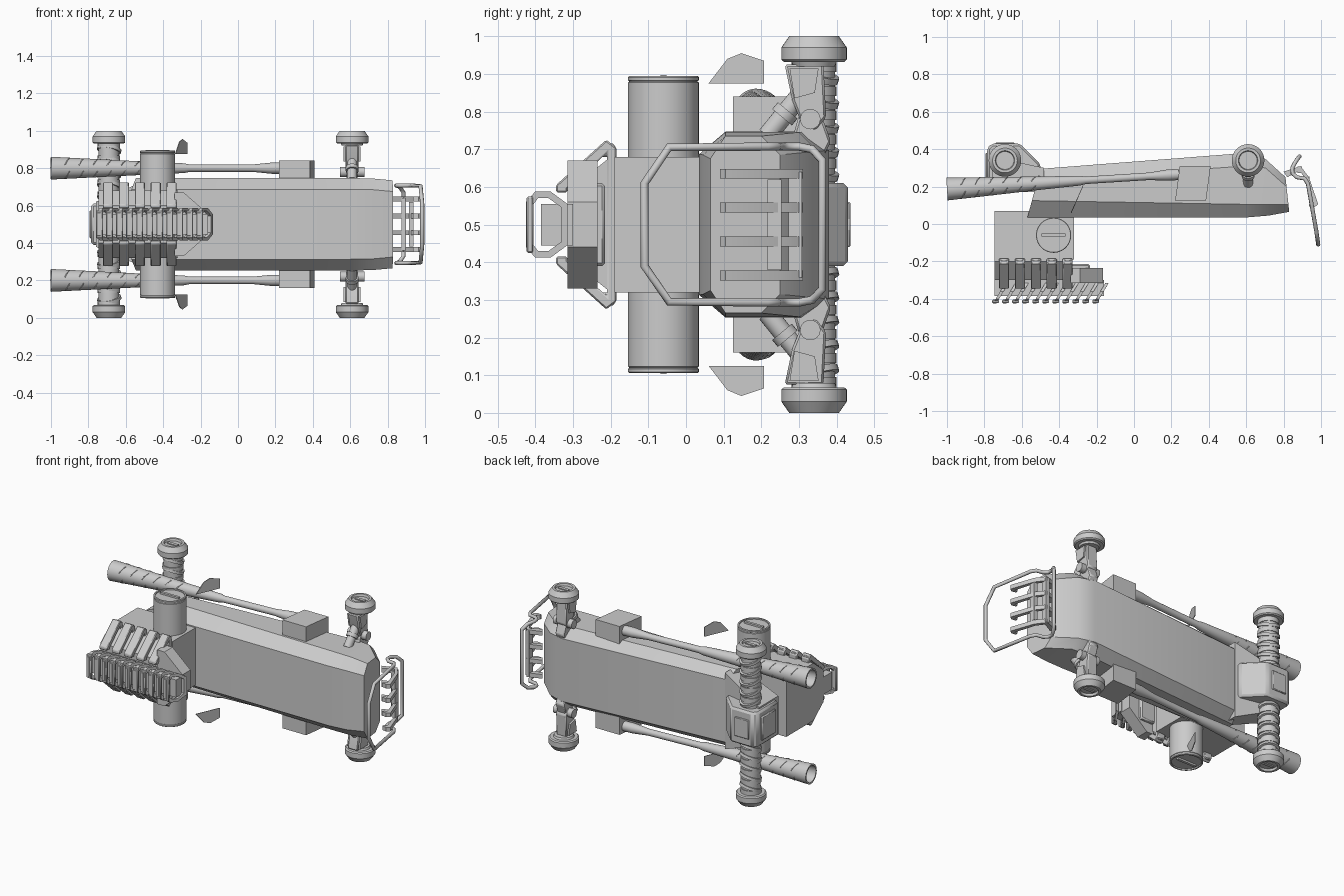
import bpy, bmesh, math
from mathutils import Vector, Matrix

if "Cube" in bpy.data.objects:
    bpy.data.objects.remove(bpy.data.objects["Cube"])

def mesh(name, verts, faces, bevel=0, angle=30):
    me = bpy.data.meshes.new(name)
    me.from_pydata([tuple(v) for v in verts], [], faces)
    bm = bmesh.new(); bm.from_mesh(me)
    bmesh.ops.recalc_face_normals(bm, faces=bm.faces)
    bm.to_mesh(me); bm.free()
    me.shade_smooth()
    me.set_sharp_from_angle(angle=math.radians(angle))
    ob = bpy.data.objects.new(name, me)
    bpy.context.collection.objects.link(ob)
    if bevel:
        m = ob.modifiers.new("bevel", 'BEVEL')
        m.width, m.segments = bevel, 1
    return ob

def loft(name, rings, closed=False, caps=True, **k):
    n, r = len(rings[0]), len(rings)
    faces = [(i*n+j, i*n+(j+1) % n, ((i+1) % r)*n+(j+1) % n, ((i+1) % r)*n+j)
             for i in range(r if closed else r-1) for j in range(n)]
    if caps and not closed:
        faces += [tuple(range(n)), tuple(range((r-1)*n, r*n))]
    return mesh(name, [v for ring in rings for v in ring], faces, **k)

def prism_x(name, pts, x0, x1, shear=0, **k):
    # (y, z) outline extruded along x; shear tilts x with y
    y0 = pts[0][0]
    return loft(name, [[(x+shear*(y-y0), y, z) for y, z in pts] for x in (x0, x1)], **k)

def prism_z(name, pts, z0, z1, **k):
    return loft(name, [[(x, y, z) for x, y in pts] for z in (z0, z1)], **k)

def box(name, x0, x1, y0, y1, z0, z1, **k):
    return prism_z(name, [(x0, y0), (x1, y0), (x1, y1), (x0, y1)], z0, z1, **k)

def lathe(name, prof, p0, p1, seg=32):
    # (radius, distance) profile spun round the line p0 -> p1
    p0 = Vector(p0)
    q = Vector((0, 0, 1)).rotation_difference(Vector(p1)-p0)
    rings = [[p0 + q @ Vector((max(r, .0005)*math.cos(2*math.pi*i/seg),
              max(r, .0005)*math.sin(2*math.pi*i/seg), d)) for i in range(seg)] for r, d in prof]
    return loft(name, rings)

def rod(name, p0, p1, r, seg=24):
    d = (Vector(p1)-Vector(p0)).length
    return lathe(name, [(r, 0), (r, d)], p0, p1, seg)

def tube(name, pts, r, closed=False):
    cu = bpy.data.curves.new(name, 'CURVE')
    cu.dimensions, cu.bevel_depth, cu.bevel_resolution = '3D', r, 2
    cu.use_fill_caps = True
    sp = cu.splines.new('POLY')
    sp.points.add(len(pts)-1)
    for p, c in zip(sp.points, pts):
        p.co = (*c, 1)
    sp.use_cyclic_u, sp.use_smooth = closed, True
    ob = bpy.data.objects.new(name, cu)
    bpy.context.collection.objects.link(ob)

def sym(half):
    # (y, half height) outline mirrored about z = 0.5
    return [(y, .5+h) for y, h in half] + [(y, .5-h) for y, h in reversed(half)]

# main hull: x at front, x at back, front y, chamfer y, side y, back y, half height
hull = []
for xf, xb, f, c, s, b, h in [(-.57, -.50, .035, .125, .235, .295, .247),
                              (.60, .60, .035, .105, .31, .38, .247),
                              (.72, .70, .045, .105, .30, .35, .245),
                              (.83, .81, .065, .105, .20, .25, .235)]:
    sec = sym([(f, h-.06), (c, h), (s, h), (b, h-.05)])
    hull.append([(xf+(xb-xf)*(y-f)/(b-f), y, z) for y, z in sec])
loft("hull", hull)

# engine block and layered front base
box("engine_block", -.745, -.32, -.19, .07, .32, .68)
prism_x("rib_core", sym([(-.185, .18), (-.20, .18), (-.30, .10)]), -.745, -.33)
for i in range(5):
    x = -.695 + i*.085
    prism_x("engine_rib", sym([(-.185, .18), (-.185, .205), (-.212, .225), (-.345, .105),
                               (-.345, .085), (-.315, .085), (-.315, .095), (-.21, .19)]),
            x-.027, x+.027, bevel=.004)
    for s in (1, -1):
        box("rib_pad", x-.021, x+.021, -.225, -.19, .5+s*.18, .5+s*.215, bevel=.004)
box("front_spine", -.745, -.16, -.385, -.30, .445, .555)
loft("tapered_nose_plate", [[(x, y, .5+s*h) for y, s in ((-.235, 1), (-.315, 1), (-.315, -1), (-.235, -1))]
                            for x, h in ((-.34, .17), (-.29, .17), (-.165, .06))])
box("nose_clamp", -.345, -.235, -.315, -.215, .39, .61, bevel=.008)
box("nose_socket", -.25, -.21, -.26, -.235, .43, .57)
rod("clamp_bolt", (-.285, -.27, .375), (-.285, -.27, .625), .018)

# row of open slanted teeth, each a frame with a middle bar
outer = sym([(-.425, .06), (-.40, .088), (-.36, .088), (-.315, .055)])
inner = sym([(-.408, .05), (-.393, .07), (-.365, .07), (-.33, .045)])
for i in range(11):
    x = -.742 + i*.0535
    rings = [[(x+dx+.6*(y+.42), y, z) for y, z in o]
             for o, dx in ((outer, -.009), (outer, .009), (inner, .009), (inner, -.009))]
    loft("tooth_frame", rings, closed=True)
    box("tooth_face", x-.016, x+.02, -.423, -.405, .425, .575, bevel=.004)

# rear axle hub with flared mount
hub = [(-.785, .20), (-.785, .405), (-.76, .43), (-.61, .43), (-.50, .32), (-.50, .20)]
prism_z("rear_hub", hub, .39, .61, bevel=.012)
loft("rear_hub_flare", [[(x, y, .5+s*h) for y, s in ((.17, 1), (b, 1), (b, -1), (.17, -1))]
                        for x, h, b in ((-.76, .12, .36), (-.48, .24, .30))])
box("rear_hub_panel", -.795, -.78, .24, .38, .425, .575, bevel=.006)
box("rear_back_panel", -.74, -.64, .425, .437, .44, .56, bevel=.004)

# bull bar loop
bar = [(.985, -.11, .11), (.976, -.045, .205), (.93, .215, .207), (.912, .243, .207),
       (.87, .25, .207), (.848, .27, .207), (.846, .30, .207), (.865, .335, .20), (.885, .362, .17)]
tube("bull_bar", [(x, y, .5+h) for x, y, h in bar] + [(x, y, .5-h) for x, y, h in reversed(bar)],
     .011, True)

# grille bars with hooked tips
for z in (.365, .455, .545, .635):
    prism_z("grille_bar", [(.80, .28), (.89, .31), (.935, .25), (.985, .105), (.965, .09), (.935, .095),
                           (.938, .11), (.957, .112), (.918, .24), (.885, .285), (.82, .25)],
            z-.013, z+.013)
for x, y in ((.925, .235), (.885, .29)):
    box("grille_cross_bar", x-.012, x+.012, y-.018, y+.018, .36 if x < .9 else .38, .64 if x < .9 else .62)

def cap(name, x, s):
    # roller wheel with dished end and slot
    prof = [(.0, .42), (.055, .42), (.06, .432), (.08, .432), (.087, .438), (.087, .47), (.066, .5),
            (.052, .5), (.048, .487), (0, .487)]
    lathe(name, prof, (x, .34, .5), (x, .34, .5+s), 40)
    box(name+"_slot", x-.034, x+.034, .33, .35, .5+s*.48, .5+s*.493)

for s in (1, -1):
    Z = lambda h: .5 + s*h
    # rear column with slanted collars
    cap("rear_wheel", -.69, s)
    rod("rear_column", (-.69, .34, .5), (-.69, .34, Z(.43)), .055)
    for i in range(5):
        h = .135 + i*.064
        rod("rear_column_collar", (-.69, .34, Z(h)), (-.687, .345, Z(h+.016)), .065)
        rod("rear_column_sleeve", (-.69, .34, Z(h+.014)), (-.69, .34, Z(h+.04)), .06)
    # front leg
    cap("front_wheel", .61, s)
    prism_x("front_foot", [(.262, Z(.425)), (.365, Z(.425)), (.372, Z(.285)), (.345, Z(.25)),
                           (.31, Z(.26)), (.282, Z(.33))], .575, .645, bevel=.006)
    prism_x("front_foot_panel", [(.275, Z(.415)), (.352, Z(.415)), (.342, Z(.35)), (.288, Z(.335))],
            .565, .655)
    rod("front_knee", (.545, .33, Z(.28)), (.675, .33, Z(.28)), .027)
    rod("front_piston", (.61, .215, Z(.235)), (.61, .30, Z(.34)), .026)
    rod("front_piston_collar", (.61, .255, Z(.285)), (.61, .27, Z(.303)), .034)
    prism_x("front_thigh", [(.30, Z(.29)), (.36, Z(.29)), (.385, Z(.22)), (.36, Z(.17)), (.28, Z(.22))],
            .58, .64, bevel=.006)
    # engine drums
    lathe("engine_drum", [(0, .17), (.094, .17), (.094, .377), (.091, .379), (.091, .381), (.094, .383),
                          (.094, .391), (.091, .394), (.083, .394), (.083, .386), (0, .386)],
          (-.43, -.06, .5), (-.43, -.06, Z(1)), 48)
    box("drum_slot", -.495, -.365, -.068, -.052, Z(.384), Z(.397))
    # side fin plates
    prism_x("side_fin", [(.06, Z(.375)), (.207, Z(.375)), (.207, Z(.435)), (.147, Z(.455)), (.11, Z(.44))],
            -.338, -.334, shear=.44)
    # exhaust housing and flared pipe
    prism_z("exhaust_housing", [(.22, .125), (.385, .125), (.41, .31), (.245, .31)], Z(.22), Z(.34))
    a, b = Vector((.24, .265, Z(.30))), Vector((-1, .187, Z(.30)))
    L = (b-a).length
    lathe("exhaust_pipe", [(.03, 0), (.03, .06), (.02, .16), (.02, .50), (.026, .53), (.036, .75),
                           (.058, L-.06), (.061, L), (.051, L), (.046, L-.15), (0, L-.15)], a, b, 28)
    # thin raised bands standing for the pipe slits
    ax = (b-a).normalized()
    for i in range(6):
        d = .78 + i*.075
        r = .036 + (d-.75)*.052
        for k in range(4):
            ang = math.pi/4 + k*math.pi/2
            arc = [a + ax*(d+.012*t/3) + Vector((0, math.cos(ang+t*.16), math.sin(ang+t*.16)))*r
                   for t in range(-3, 4)]
            tube("pipe_slit", [tuple(p) for p in arc], .0025)
